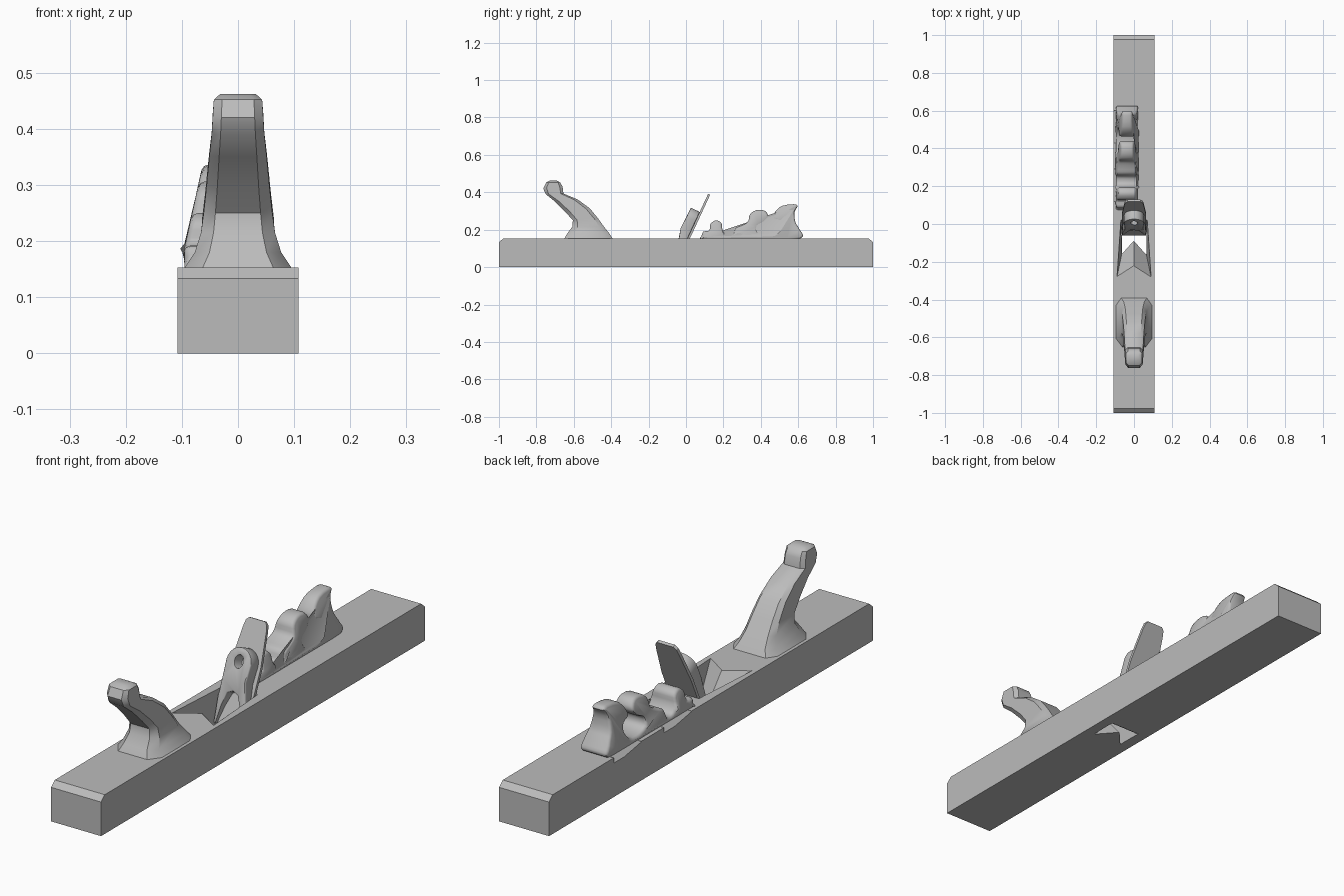
import bpy, bmesh, math
from mathutils import Vector

if "Cube" in bpy.data.objects:
    bpy.data.objects.remove(bpy.data.objects["Cube"], do_unlink=True)

grey = bpy.data.materials.new("plain_grey")
grey.use_nodes = True
COLOUR = (0.5, 0.5, 0.5, 1)
grey.diffuse_color = COLOUR
grey.node_tree.nodes["Principled BSDF"].inputs["Base Color"].default_value = COLOUR


def loft(name, rings):
    """Skin a list of equal closed rings and cap both ends."""
    bm = bmesh.new()
    loops = [[bm.verts.new(p) for p in ring] for ring in rings]
    for a, b in zip(loops, loops[1:]):
        for i in range(len(a)):
            j = (i + 1) % len(a)
            bm.faces.new((a[i], a[j], b[j], b[i]))
    bm.faces.new(loops[0])
    bm.faces.new(loops[-1])
    bmesh.ops.recalc_face_normals(bm, faces=bm.faces)
    mesh = bpy.data.meshes.new(name)
    bm.to_mesh(mesh)
    bm.free()
    mesh.materials.append(grey)
    obj = bpy.data.objects.new(name, mesh)
    bpy.context.collection.objects.link(obj)
    return obj


def activate(obj):
    bpy.ops.object.select_all(action="DESELECT")
    obj.select_set(True)
    bpy.context.view_layer.objects.active = obj


def cut(obj, cutter):
    cutter.hide_render = True
    mod = obj.modifiers.new("cut", "BOOLEAN")
    mod.operation, mod.solver, mod.object = "DIFFERENCE", "EXACT", cutter
    activate(obj)
    bpy.ops.object.modifier_apply(modifier=mod.name)
    bpy.data.objects.remove(cutter, do_unlink=True)


def bevel(obj, width, segments):
    mod = obj.modifiers.new("soft_edges", "BEVEL")
    mod.width, mod.segments = width, segments
    mod.limit_method, mod.angle_limit = "ANGLE", math.radians(50)
    mod.use_clamp_overlap = False
    activate(obj)
    bpy.ops.object.modifier_apply(modifier=mod.name)


def smooth(obj, angle=40):
    activate(obj)
    bpy.ops.object.shade_smooth_by_angle(angle=math.radians(angle))


def spline(points, steps=3):
    """Closed Catmull-Rom curve through 2D points."""
    pts, out = [Vector(p) for p in points], []
    n = len(pts)
    for i in range(n):
        a, b, c, d = (pts[(i + k) % n] for k in (-1, 0, 1, 2))
        for s in range(steps):
            t = s / steps
            out.append(0.5 * (2 * b + (c - a) * t + (2 * a - 5 * b + 4 * c - d) * t ** 2
                              + (3 * b - a - 3 * c + d) * t ** 3))
    return out


def mirrored(half):
    """Complete a half outline across u = 0."""
    return half + [(-u, v) for u, v in reversed(half) if u > 0]


# Long stock with chamfered top ends
W, TOP = 0.108, 0.153
side = [(-1, 0), (1, 0), (1, 0.133), (0.977, TOP), (-0.977, TOP), (-1, 0.133)]
stock = loft("stock", [[(x, y, z) for y, z in side] for x in (-W, W)])

# Chevron throat, opening towards the top
mouth = [(0.065, -0.16), (0, -0.09), (-0.065, -0.16), (-0.065, -0.05), (0.065, -0.05)]
opening = [(0.09, -0.28), (0, -0.22), (-0.09, -0.28), (-0.07, 0.021), (0.07, 0.021)]


def throat_ring(t):
    return [(a + (c - a) * t, b + (d - b) * t, TOP * t)
            for (a, b), (c, d) in zip(mouth, opening)]


cut(stock, loft("throat_cutter", [throat_ring(-0.08), throat_ring(1.08)]))

# Two sloping nicks along the edge beside the rear handle
for y in (0.12, 0.43):
    tri = [(-W - 0.01, 0.165), (-0.092, 0.165), (-0.092, TOP), (-W - 0.01, 0.12)]
    shallow = [(x, max(z, TOP - 0.004)) for x, z in tri]
    cut(stock, loft("nick_cutter", [[(x, y, z) for x, z in shallow],
                                    [(x, y + 0.17, z) for x, z in tri]]))

# Front horn: octagonal sections (front y, z, rear y, z, half width)
horn_sections = [
    (-0.65, 0.153, -0.392, 0.153, 0.095), (-0.635, 0.18, -0.41, 0.18, 0.077),
    (-0.608, 0.215, -0.438, 0.215, 0.066), (-0.605, 0.25, -0.47, 0.26, 0.061),
    (-0.645, 0.295, -0.515, 0.315, 0.056), (-0.70, 0.35, -0.58, 0.362, 0.051),
    (-0.75, 0.39, -0.655, 0.393, 0.047), (-0.763, 0.42, -0.66, 0.43, 0.045),
    (-0.748, 0.452, -0.672, 0.452, 0.043), (-0.73, 0.462, -0.69, 0.462, 0.032)]
octagon = mirrored([(0.66, 0), (1, 0.17), (1, 0.85), (0.72, 1)])
horn = loft("front_horn", [
    [(u * w, y0 + (y1 - y0) * s, z0 + (z1 - z0) * s) for u, s in octagon]
    for y0, z0, y1, z1, w in horn_sections])
smooth(horn, 35)

# Rear handle: scrolled profile, thinner towards the top, off centre
scroll = spline([
    (0.085, 0.165), (0.092, 0.19), (0.125, 0.195), (0.13, 0.23), (0.16, 0.25),
    (0.19, 0.235), (0.195, 0.2), (0.215, 0.172), (0.25, 0.175), (0.265, 0.21),
    (0.30, 0.225), (0.332, 0.245), (0.342, 0.283), (0.375, 0.304), (0.42, 0.302),
    (0.44, 0.27), (0.415, 0.24), (0.382, 0.222), (0.382, 0.19), (0.42, 0.174),
    (0.475, 0.178), (0.505, 0.212), (0.498, 0.243), (0.465, 0.258), (0.474, 0.292),
    (0.515, 0.328), (0.597, 0.334), (0.58, 0.295), (0.585, 0.24), (0.608, 0.2),
    (0.61, 0.152), (0.35, 0.15), (0.09, 0.15)])


def handle_ring(sign):
    return [(-0.037 + sign * (0.058 - 0.22 * max(0, z - 0.19)), y, z) for y, z in scroll]


handle = loft("rear_handle", [handle_ring(-1), handle_ring(1)])
bevel(handle, 0.01, 2)
smooth(handle, 45)

# Sloping frame shared by the iron and the wedge
SLOPE, NORMAL = Vector((0, 0.42, 0.907)), Vector((0, -0.907, 0.42))


def on_bed(u, v, n):
    return Vector((u, -0.05, 0)) + SLOPE * v + NORMAL * n


# Cutting iron
blade = mirrored([(0.064, 0), (0.064, 0.26), (0.05, 0.39), (0.045, 0.415), (0.034, 0.426)])
iron = loft("cutting_iron", [[on_bed(u, v, n) for u, v in blade] for n in (0, 0.012)])

# Forked wedge with a round head and a finger hole
head = [(0.053 * math.sin(a), 0.265 + 0.055 * math.cos(a))
        for a in (math.radians(15 * k) for k in range(7))]
fork = mirrored([(0, 0.32)] + head[1:] + [(0.05, 0.2), (0.06, 0.13), (0.064, 0.03),
                (0.056, 0.03), (0.04, 0.1), (0.022, 0.15), (0, 0.16)])
wedge = loft("forked_wedge", [
    [on_bed(u, v, 0.012) for u, v in fork],
    [on_bed(u, v, 0.02 + 0.045 * min(1, v / 0.2)) for u, v in fork]])
hole = [(0.018 * math.cos(a), 0.268 + 0.024 * math.sin(a))
        for a in (math.tau * k / 20 for k in range(20))]
cut(wedge, loft("hole_cutter", [[on_bed(u, v, n) for u, v in hole] for n in (0.013, 0.1)]))
bevel(wedge, 0.004, 2)
smooth(wedge)
